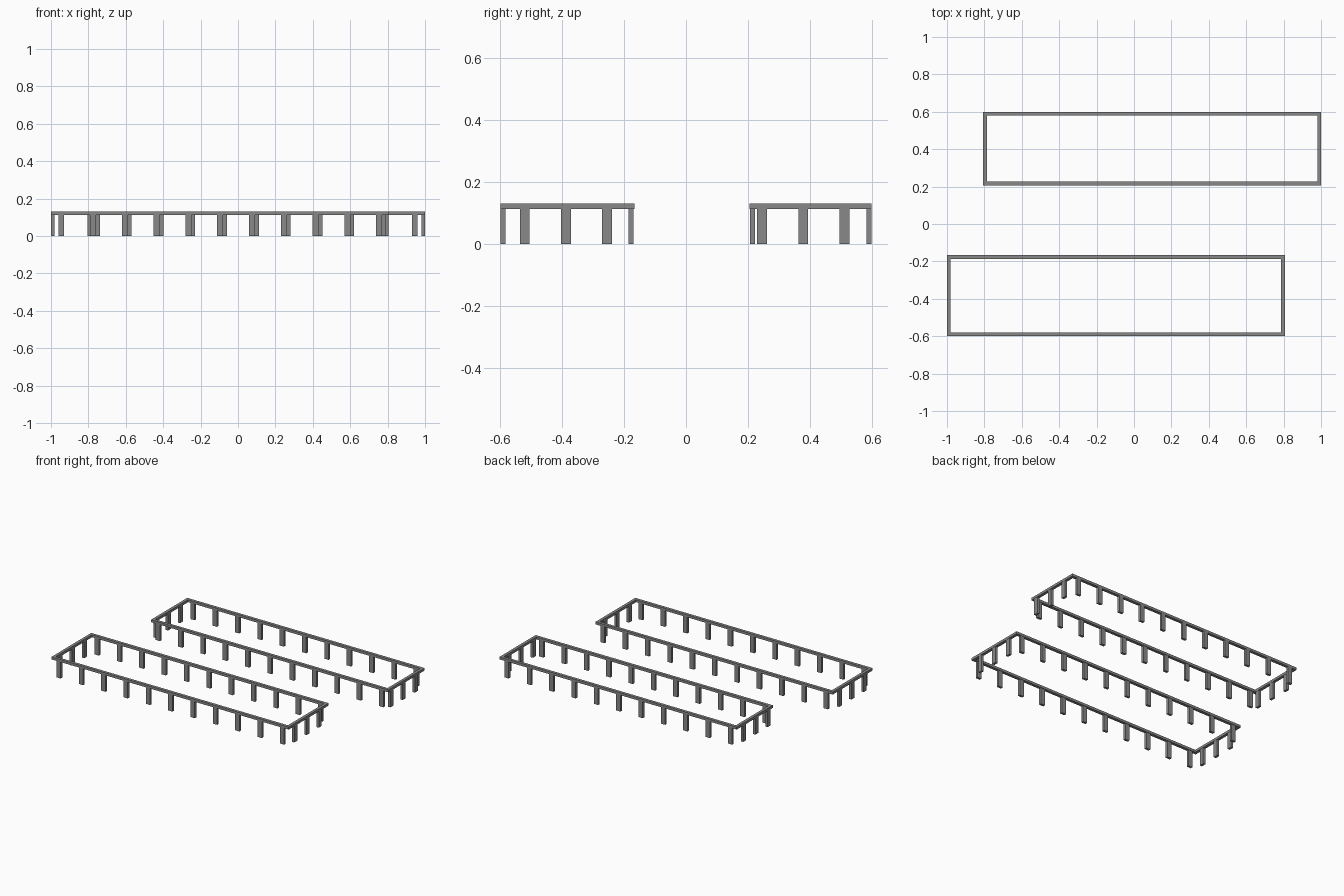
import bpy, bmesh
from mathutils import Matrix, Vector

if "Cube" in bpy.data.objects:
    bpy.data.objects.remove(bpy.data.objects["Cube"])

RAIL_W, RAIL_Z0, RAIL_Z1 = 0.02, 0.113, 0.13
LEG_W, LEG_D = 0.032, 0.017

# Dark grey metal
grey = bpy.data.materials.new("dark_grey")
grey.diffuse_color = (0.25, 0.25, 0.25, 1)
grey.use_nodes = True
grey.node_tree.nodes["Principled BSDF"].inputs["Base Color"].default_value = grey.diffuse_color


def add_box(bm, x0, x1, y0, y1, z0, z1):
    m = Matrix.Translation(((x0 + x1) / 2, (y0 + y1) / 2, (z0 + z1) / 2))
    bmesh.ops.create_cube(bm, size=1, matrix=m @ Matrix.Diagonal(
        Vector((x1 - x0, y1 - y0, z1 - z0, 1))))


def finish(bm, name):
    mesh = bpy.data.meshes.new(name)
    bm.to_mesh(mesh)
    bm.free()
    mesh.materials.append(grey)
    bpy.context.collection.objects.link(bpy.data.objects.new(name, mesh))


def frame(name, x0, x1, y0, y1, leg_xs, leg_ys, row_ys):
    # Rectangular top rail: an open ring, bridged and given thickness
    bm = bmesh.new()
    rings = []
    for inset in (0, RAIL_W):
        a, b, c, d = x0 + inset, x1 - inset, y0 + inset, y1 - inset
        rings.append([bm.verts.new((x, y, RAIL_Z0))
                      for x, y in ((a, c), (b, c), (b, d), (a, d))])
    outer, inner = rings
    faces = [bm.faces.new((outer[i], outer[(i + 1) % 4],
                           inner[(i + 1) % 4], inner[i])) for i in range(4)]
    ext = bmesh.ops.extrude_face_region(bm, geom=faces, use_keep_orig=True)
    top = [g for g in ext["geom"] if isinstance(g, bmesh.types.BMVert)]
    bmesh.ops.translate(bm, vec=(0, 0, RAIL_Z1 - RAIL_Z0), verts=top)
    bmesh.ops.recalc_face_normals(bm, faces=bm.faces[:])
    finish(bm, name + "_top_rail")

    # Flat legs under the rail: long sides, then short ends
    h, r, d = LEG_W / 2, RAIL_W / 2, LEG_D / 2
    bm = bmesh.new()
    for y in row_ys:
        for x in leg_xs:
            add_box(bm, x - h, x + h, y - d, y + d, 0, RAIL_Z0)
    finish(bm, name + "_long_side_legs")
    bm = bmesh.new()
    for x in (x0 + r, x1 - r):
        for y in leg_ys:
            add_box(bm, x - d, x + d, y - h, y + h, 0, RAIL_Z0)
    finish(bm, name + "_end_legs")


xs = [-0.945 + 0.17 * i for i in range(11)]
frame("front_frame", -1.0, 0.806, -0.6, -0.167, xs,
      [-0.521, -0.388, -0.255], (-0.5915, -0.178))
frame("back_frame", -0.806, 1.0, 0.206, 0.6, [-x for x in xs],
      [0.246, 0.379, 0.512], (0.215, 0.5915))
